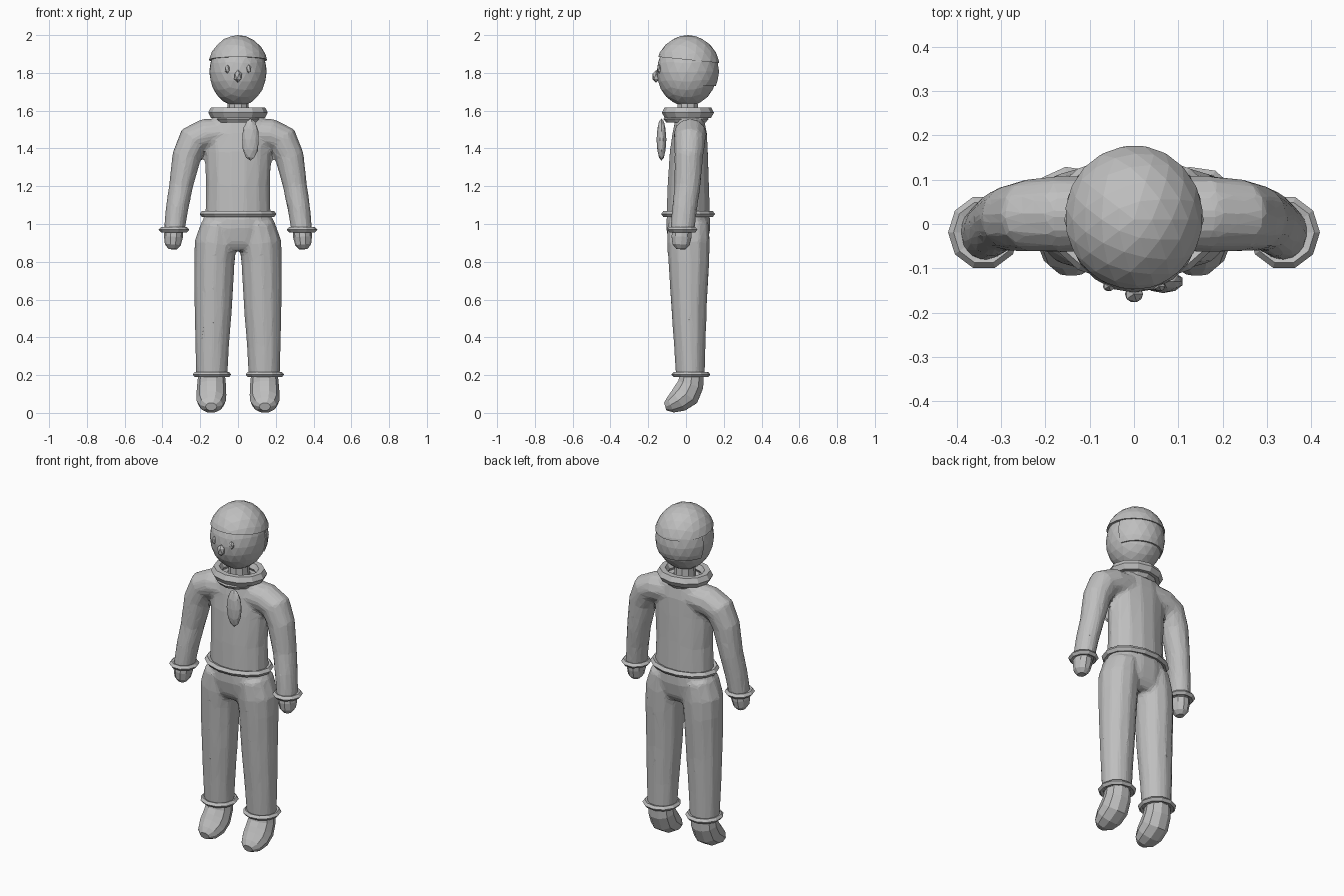
import bpy, bmesh, math
from mathutils import Vector, Matrix

if "Cube" in bpy.data.objects:
    bpy.data.objects.remove(bpy.data.objects["Cube"])

grey = bpy.data.materials.new("plain grey")
grey.diffuse_color = (0.52, 0.52, 0.52, 1)
grey.use_nodes = True
grey.node_tree.nodes["Principled BSDF"].inputs["Base Color"].default_value = grey.diffuse_color


def finish(name, bm):
    bmesh.ops.recalc_face_normals(bm, faces=bm.faces)
    me = bpy.data.meshes.new(name)
    bm.to_mesh(me)
    bm.free()
    me.materials.append(grey)
    ob = bpy.data.objects.new(name, me)
    bpy.context.collection.objects.link(ob)
    return ob


def loft(bm, rings, n=12):
    """Closed tube through rings (x, y, z, half width, half depth)."""
    pts = [Vector(r[:3]) for r in rings]
    loops = []
    for i, r in enumerate(rings):
        t = (pts[min(i + 1, len(pts) - 1)] - pts[max(i - 1, 0)]).normalized()
        v = Vector((0, 1, 0))
        v = (v - t * v.dot(t)).normalized()
        u = v.cross(t)
        loops.append([bm.verts.new(pts[i] + u * r[3] * math.cos(2 * math.pi * k / n)
                                   + v * r[4] * math.sin(2 * math.pi * k / n)) for k in range(n)])
    for a, b in zip(loops, loops[1:]):
        for k in range(n):
            bm.faces.new((a[k], a[(k + 1) % n], b[(k + 1) % n], b[k]))
    bm.faces.new(loops[0])
    bm.faces.new(loops[-1])


def flip(rings):
    return [(-r[0],) + tuple(r[1:]) for r in rings]


def blend(ob, ratio, smooth=3):
    """Merge overlapping tubes into one faceted skin."""
    m = ob.modifiers.new("merge", 'REMESH')
    m.mode = 'VOXEL'
    m.voxel_size = 0.012
    m = ob.modifiers.new("soften", 'SMOOTH')
    m.iterations = smooth
    m = ob.modifiers.new("facet", 'DECIMATE')
    m.ratio = ratio


def ball(bm, c, r, sub=2):
    mat = Matrix.Translation(c) @ Matrix.Diagonal((*r, 1))
    bmesh.ops.create_icosphere(bm, subdivisions=sub, radius=1, matrix=mat)


def cut(bm, co, no):
    """Remove the side the normal points to and close the hole."""
    geom = bm.verts[:] + bm.edges[:] + bm.faces[:]
    res = bmesh.ops.bisect_plane(bm, geom=geom, plane_co=co, plane_no=no, clear_outer=True)
    edges = [e for e in res['geom_cut'] if isinstance(e, bmesh.types.BMEdge)]
    bmesh.ops.edgeloop_fill(bm, edges=edges)


def band(name, c, rx, ry, thick, n=12, m=6, height=None):
    bm = bmesh.new()
    h = height or thick
    rows = []
    for i in range(n):
        a = 2 * math.pi * i / n
        row = []
        for j in range(m):
            b = 2 * math.pi * j / m
            k = thick * math.cos(b)
            row.append(bm.verts.new((c[0] + (rx + k) * math.cos(a), c[1] + (ry + k) * math.sin(a),
                                     c[2] + h * math.sin(b))))
        rows.append(row)
    for i in range(n):
        p, q = rows[i], rows[(i + 1) % n]
        for j in range(m):
            bm.faces.new((p[j], q[j], q[(j + 1) % m], p[(j + 1) % m]))
    return finish(name, bm)


# sweater: torso and both sleeves
torso = [(0, 0.012, 1.03, 0.175, 0.118), (0, 0.012, 1.2, 0.17, 0.112), (0, 0.015, 1.38, 0.178, 0.103),
         (0, 0.02, 1.48, 0.19, 0.093), (0, 0.02, 1.545, 0.16, 0.08), (0, 0.02, 1.575, 0.11, 0.06)]
sleeve = [(0.08, 0.022, 1.48, 0.08, 0.085), (0.17, 0.022, 1.474, 0.085, 0.087),
          (0.235, 0.02, 1.445, 0.085, 0.083), (0.272, 0.015, 1.36, 0.077, 0.076),
          (0.302, 0.008, 1.2, 0.064, 0.069), (0.323, -0.008, 1.08, 0.06, 0.067),
          (0.338, -0.02, 0.96, 0.056, 0.064)]
bm = bmesh.new()
loft(bm, torso, 14)
loft(bm, sleeve)
loft(bm, flip(sleeve))
blend(finish("sweater", bm), 0.09)

# trousers: hips and both legs
hips = [(0, 0.012, 1.045, 0.178, 0.118), (0, 0.012, 0.98, 0.205, 0.12), (0, 0.012, 0.9, 0.2, 0.105),
        (0, 0.012, 0.86, 0.15, 0.08)]
leg = [(0.105, 0.012, 1.0, 0.09, 0.11), (0.118, 0.013, 0.9, 0.112, 0.114), (0.125, 0.015, 0.8, 0.108, 0.109),
       (0.131, 0.016, 0.55, 0.1, 0.094), (0.137, 0.02, 0.35, 0.09, 0.084), (0.139, 0.023, 0.19, 0.084, 0.077)]
bm = bmesh.new()
loft(bm, hips, 14)
loft(bm, leg)
loft(bm, flip(leg))
blend(finish("trousers", bm), 0.08)

# feet, hands, cuffs and eyes on both sides
foot = [(0.14, 0.032, 0.21, 0.07, 0.065), (0.14, 0.025, 0.15, 0.076, 0.072), (0.141, 0.0, 0.098, 0.079, 0.078),
        (0.142, -0.04, 0.065, 0.078, 0.066), (0.142, -0.082, 0.042, 0.062, 0.046),
        (0.142, -0.11, 0.033, 0.03, 0.022)]
hand = [(0.338, -0.02, 0.98, 0.05, 0.054), (0.342, -0.024, 0.93, 0.05, 0.055),
        (0.345, -0.026, 0.89, 0.042, 0.047), (0.346, -0.027, 0.867, 0.022, 0.025)]
for s, side in ((1, "left"), (-1, "right")):
    for part, rings in (("foot", foot), ("hand", hand)):
        bm = bmesh.new()
        loft(bm, rings if s > 0 else flip(rings), 10)
        finish(side + "_" + part, bm)
    band(side + "_wrist_cuff", (s * 0.339, -0.019, 0.97), 0.063, 0.066, 0.018, 10, 5, 0.015)
    band(side + "_ankle_cuff", (s * 0.14, 0.026, 0.203), 0.087, 0.087, 0.017, 11, 5, 0.015)
    bm = bmesh.new()
    ball(bm, (s * 0.057, -0.141, 1.82), (0.015, 0.012, 0.024), 1)
    finish(side + "_eye", bm)

# belt and rolled scarf
band("belt", (0, 0.011, 1.053), 0.185, 0.128, 0.018, 14, 5)
band("scarf_roll", (0, 0.01, 1.59), 0.128, 0.108, 0.03, 12, 6, 0.032)
band("scarf_lower_roll", (0, 0.0, 1.557), 0.09, 0.09, 0.03, 12, 6, 0.022)

# hanging scarf end
bm = bmesh.new()
ball(bm, (0.066, -0.13, 1.447), (0.046, 0.026, 0.112), 2)
finish("scarf_end", bm)

# neck
bm = bmesh.new()
loft(bm, [(0, 0.01, 1.54, 0.06, 0.06), (0, 0.008, 1.67, 0.055, 0.055)], 10)
finish("neck", bm)

# head and nose
bm = bmesh.new()
ball(bm, (0, 0.005, 1.806), (0.151, 0.16, 0.183), 3)
finish("head", bm)
bm = bmesh.new()
ball(bm, (0, -0.158, 1.782), (0.023, 0.022, 0.034), 1)
finish("nose", bm)

# hair: crown cap and lower back piece
bm = bmesh.new()
ball(bm, (0, 0.01, 1.815), (0.163, 0.172, 0.185), 3)
cut(bm, (0, 0, 1.87), (0, -0.1, -1))
finish("hair_crown", bm)
bm = bmesh.new()
ball(bm, (0, 0.01, 1.808), (0.157, 0.165, 0.183), 3)
cut(bm, (0, 0, 1.73), (0, 0, -1))
cut(bm, (0, 0, 1.88), (0, 0, 1))
cut(bm, (0, 0.05, 0), (0, -1, 0))
finish("hair_back", bm)
